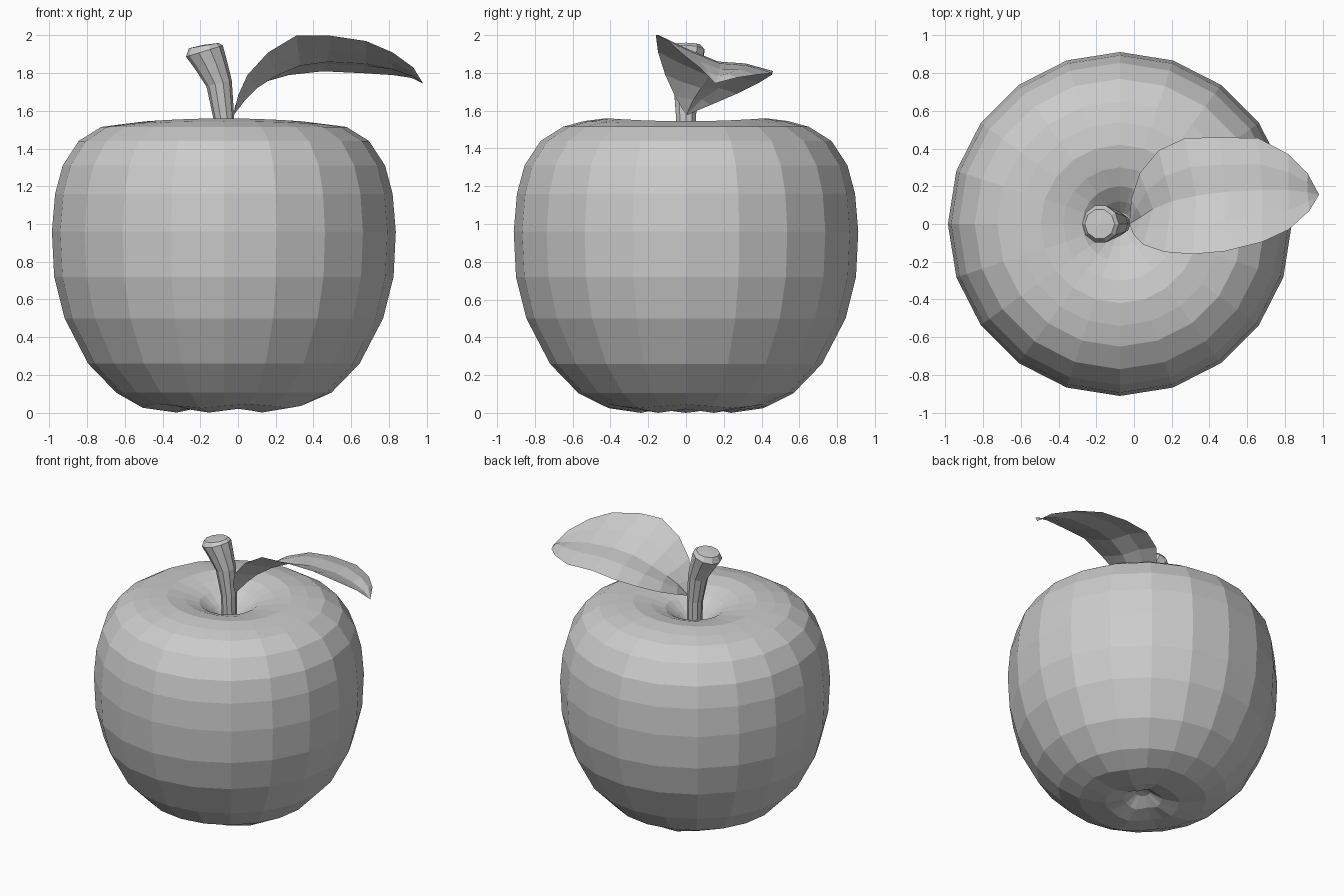
import bpy
from math import sin, cos, pi, radians

if "Cube" in bpy.data.objects:
    bpy.data.objects.remove(bpy.data.objects["Cube"])


def make_object(name, verts, faces):
    mesh = bpy.data.meshes.new(name)
    mesh.from_pydata(verts, [], faces)
    mesh.update()
    obj = bpy.data.objects.new(name, mesh)
    bpy.context.collection.objects.link(obj)
    return obj


def loft(name, rings, start, end):
    """Skin a stack of equal rings, listed bottom to top, closed by two poles."""
    n = len(rings[0])
    verts = [p for ring in rings for p in ring] + [start, end]
    first, last = len(verts) - 2, len(verts) - 1
    top = (len(rings) - 1) * n
    faces = []
    for i in range(n):
        j = (i + 1) % n
        faces.append((first, j, i))
        for k in range(0, top, n):
            faces.append((k + i, k + j, k + n + j, k + n + i))
        faces.append((top + i, top + j, last))
    return make_object(name, verts, faces)


# Apple body: 20-sided lathe with dimples, gentle lobes underneath and on the rim
CX, SIDES = -0.075, 20
profile = [(.05, .09), (.13, .035), (.25, .01), (.43, .035), (.57, .105),
           (.72, .26), (.845, .50), (.90, .72), (.912, .96), (.895, 1.16),
           (.855, 1.31), (.77, 1.44), (.65, 1.515), (.54, 1.545), (.42, 1.56),
           (.30, 1.54), (.20, 1.50), (.12, 1.44), (.06, 1.38)]
rings = []
for r, z in profile:
    ring = []
    for i in range(SIDES):
        a = 2 * pi * i / SIDES
        dz = 0
        if z < .04:
            dz = .01 * cos(5 * a)
        elif z > 1.5 and r < .6:
            dz = -.008 * (1 + cos(2 * a))
        ring.append((CX + r * cos(a), r * sin(a), z + dz))
    rings.append(ring)
loft("apple_body", rings, (CX, 0, .10), (CX, 0, 1.36))

# Stem: leaning, flaring 10-sided tube; (x, z, radius, tilt in degrees)
sections = [(-.07, 1.35, .05, 0), (-.075, 1.56, .055, 4), (-.10, 1.745, .069, 13),
            (-.145, 1.85, .088, 18), (-.178, 1.917, .102, 17), (-.182, 1.946, .08, 10)]
rings = []
for x, z, r, tilt in sections:
    t = radians(tilt)
    rings.append([(x + r * cos(a) * cos(t), r * sin(a), z + r * cos(a) * sin(t))
                  for a in (2 * pi * i / 10 for i in range(10))])
loft("stem", rings, (-.07, 0, 1.35), (-.183, 0, 1.95))

# Leaf: thin folded sheet from front edge, midrib and back edge
front = [(0, -.06, 1.68), (.05, -.11, 1.79), (.16, -.148, 1.91), (.31, -.16, 2.0),
         (.48, -.145, 2.0), (.68, -.095, 1.97), (.82, -.03, 1.91), (.93, .07, 1.83)]
rib = [(.04, .04, 1.66), (.10, .08, 1.72), (.20, .12, 1.785), (.33, .15, 1.84),
       (.48, .17, 1.86), (.68, .18, 1.85), (.82, .18, 1.82), (.92, .17, 1.785)]
back = [(-.015, .13, 1.63), (.03, .27, 1.69), (.13, .39, 1.75), (.27, .455, 1.79),
        (.45, .46, 1.81), (.66, .455, 1.80), (.82, .37, 1.79), (.92, .27, 1.775)]


def between(p, q, lift):
    return tuple((u + v) / 2 for u, v in zip(p[:2], q[:2])) + ((p[2] + q[2]) / 2 + lift,)


verts = []
for f, m, b in zip(front, rib, back):
    verts += [f, between(f, m, -.005), m, between(m, b, .015), b]
base, tip = len(verts), len(verts) + 1
verts += [(-.025, 0, 1.575), (.982, .155, 1.745)]
faces = []
for c in range(4):
    faces.append((base, c + 1, c))
    for k in range(0, base - 5, 5):
        faces.append((k + c, k + c + 1, k + c + 6, k + c + 5)[::-1])
    faces.append((base - 5 + c, tip, base - 4 + c))
make_object("leaf", verts, faces)
